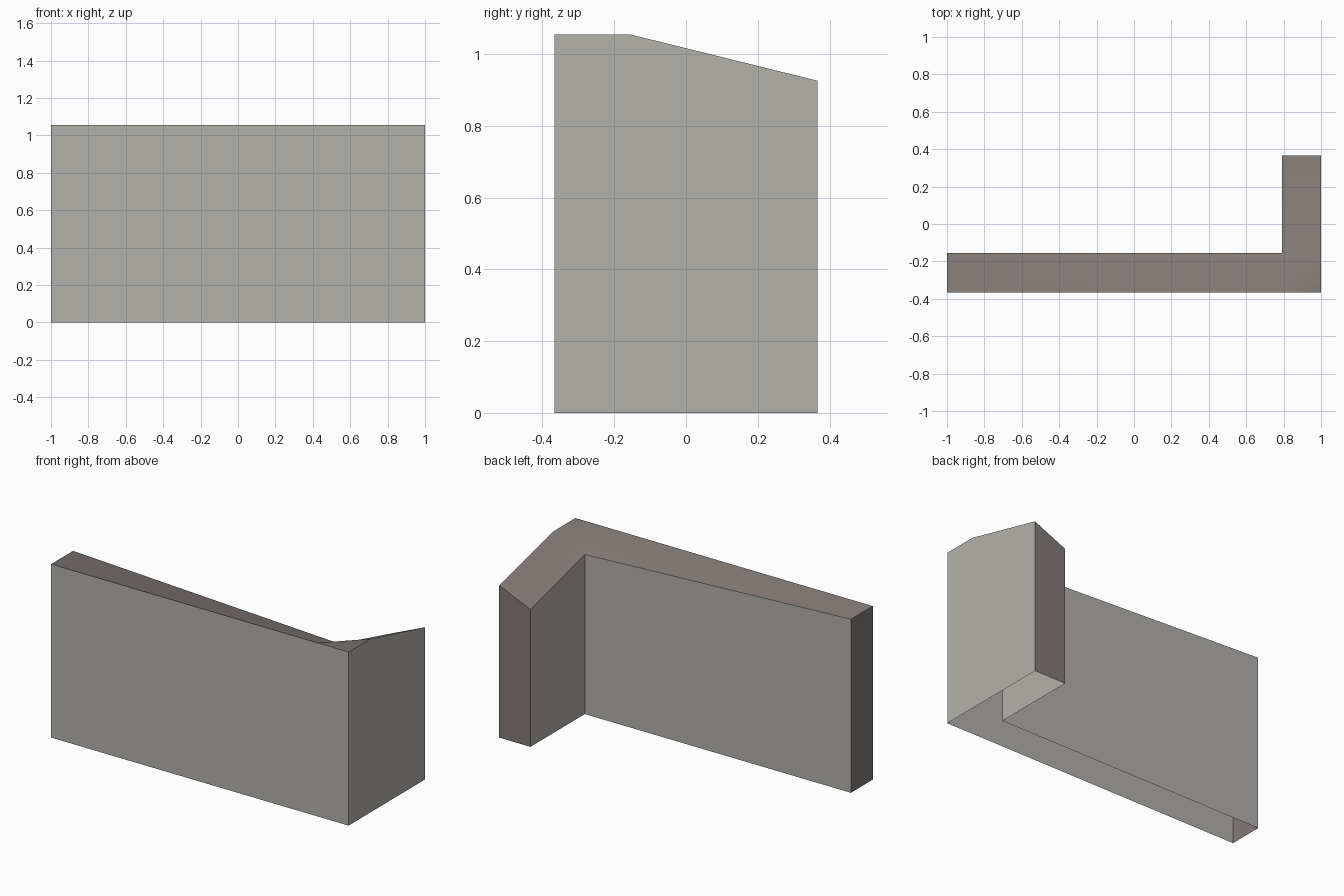
import bpy, bmesh, math

if "Cube" in bpy.data.objects:
    bpy.data.objects.remove(bpy.data.objects["Cube"])


def material(name, rgb):
    m = bpy.data.materials.new(name)
    m.diffuse_color = (*rgb, 1.0)
    m.use_nodes = True
    m.node_tree.nodes["Principled BSDF"].inputs["Base Color"].default_value = m.diffuse_color
    return m


stone = material("light_stone", (0.456, 0.440, 0.402))
dark = material("dark_stone", (0.223, 0.195, 0.181))

# Plan of the L-shaped wall, counter-clockwise, with top heights
T, Y = 0.21, 0.366
XI, YI, H = 1 - T, -Y + T, 1.055
plan = [
    (-1, -Y, H),         # 0 front left
    (XI, -Y, H),         # 1 front, level with the inner corner
    (1, -Y, H),          # 2 front right
    (1, YI, H),          # 3 right side, level with the inner corner
    (1, Y, 0.926),       # 4 return end, outside
    (XI, Y, 0.835),      # 5 return end, inside
    (XI, YI, 0.97),      # 6 inner corner
    (-1, YI, H),         # 7 back left
]

bm = bmesh.new()
low = [bm.verts.new((x, y, 0)) for x, y, z in plan]
top = [bm.verts.new(p) for p in plan]

# Side walls; the two end caps are dark, the underside stays open
n = len(plan)
for i in range(n):
    j = (i + 1) % n
    f = bm.faces.new((low[i], low[j], top[j], top[i]))
    f.material_index = 1 if i in (4, 7) else 0

# Sloping top, folded at the corner
for ids in ((0, 1, 6, 7), (1, 2, 3), (1, 3, 6), (3, 4, 5, 6)):
    f = bm.faces.new([top[k] for k in ids])
    f.material_index = 1

mesh = bpy.data.meshes.new("corner_wall")
bm.to_mesh(mesh)
bm.free()
mesh.materials.append(stone)
mesh.materials.append(dark)
wall = bpy.data.objects.new("corner_wall", mesh)
bpy.context.collection.objects.link(wall)

# Smooth the folded top, keep the wall edges sharp
bpy.context.view_layer.objects.active = wall
wall.select_set(True)
bpy.ops.object.shade_smooth_by_angle(angle=math.radians(40))
